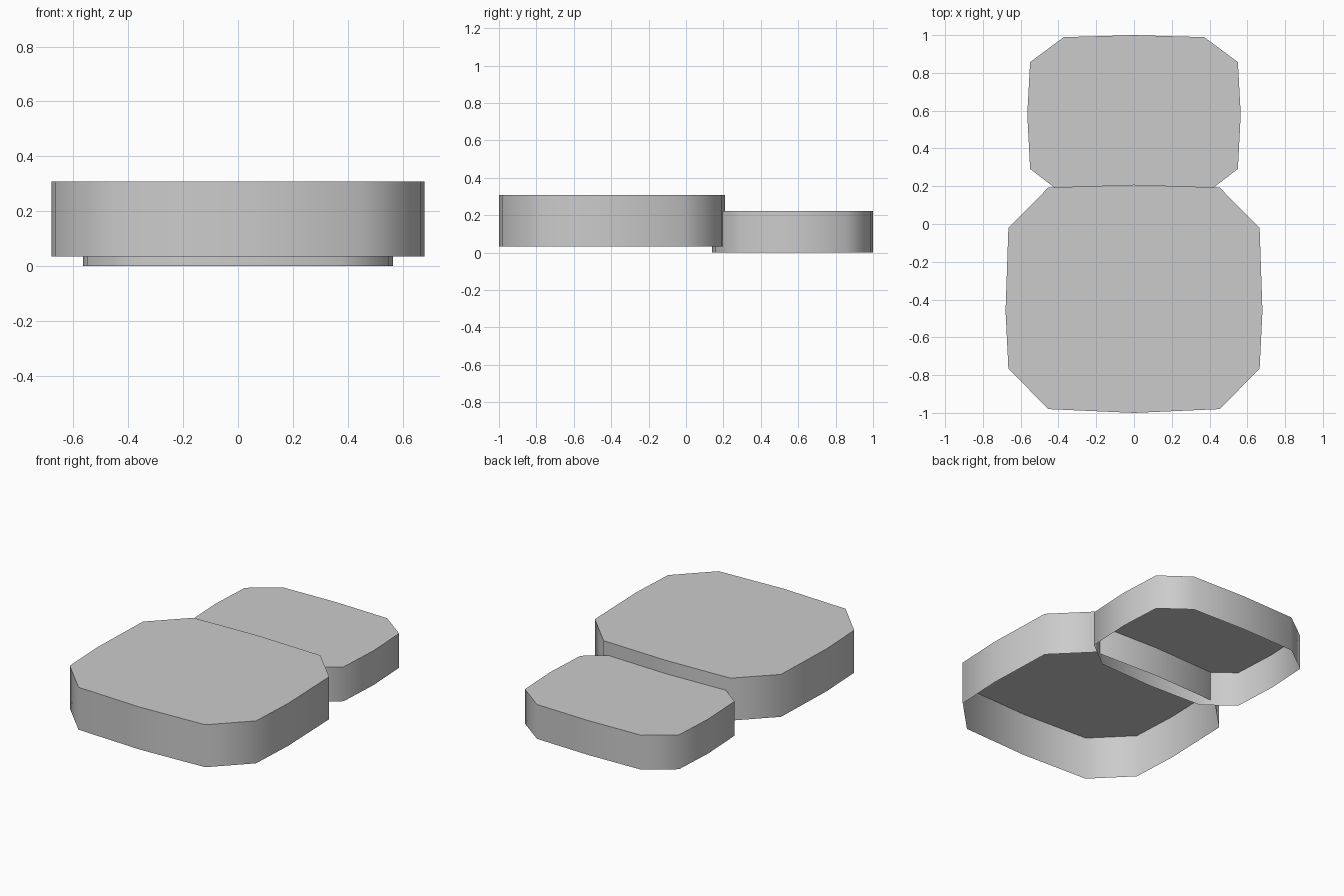
import bpy, bmesh, math

cube = bpy.data.objects.get("Cube")
if cube:
    bpy.data.objects.remove(cube, do_unlink=True)

grey = bpy.data.materials.new("plain_grey")
grey.use_nodes = True
colour = (0.6, 0.6, 0.6, 1)
grey.diffuse_color = colour
grey.node_tree.nodes["Principled BSDF"].inputs["Base Color"].default_value = colour


def open_shell(name, half_outline, bottom, top):
    """Thin cap with smooth vertical walls and an open underside.
    half_outline runs along +x from the front centre to the back centre."""
    outline = half_outline + [(-x, y) for x, y in reversed(half_outline[1:-1])]
    bm = bmesh.new()
    low = [bm.verts.new((x, y, bottom)) for x, y in outline]
    high = [bm.verts.new((x, y, top)) for x, y in outline]
    n = len(outline)
    for i in range(n):
        j = (i + 1) % n
        bm.faces.new((low[i], low[j], high[j], high[i]))
    bm.faces.new(high)
    mesh = bpy.data.meshes.new(name)
    bm.to_mesh(mesh)
    bm.free()
    mesh.materials.append(grey)
    obj = bpy.data.objects.new(name, mesh)
    bpy.context.collection.objects.link(obj)
    bpy.ops.object.select_all(action='DESELECT')
    obj.select_set(True)
    bpy.context.view_layer.objects.active = obj
    bpy.ops.object.shade_smooth_by_angle(angle=math.radians(60))
    return obj


# Large front block, raised slightly off the ground
open_shell("large_front_block",
           [(0, -1.0), (0.453, -0.98), (0.665, -0.766), (0.68, -0.46),
            (0.665, -0.02), (0.453, 0.193), (0, 0.208)], 0.034, 0.308)

# Smaller back block, its front end tucked into the large one
open_shell("small_back_block",
           [(0, 0.14), (0.372, 0.155), (0.55, 0.292), (0.565, 0.58),
            (0.55, 0.857), (0.372, 0.989), (0, 1.0)], 0, 0.222)
